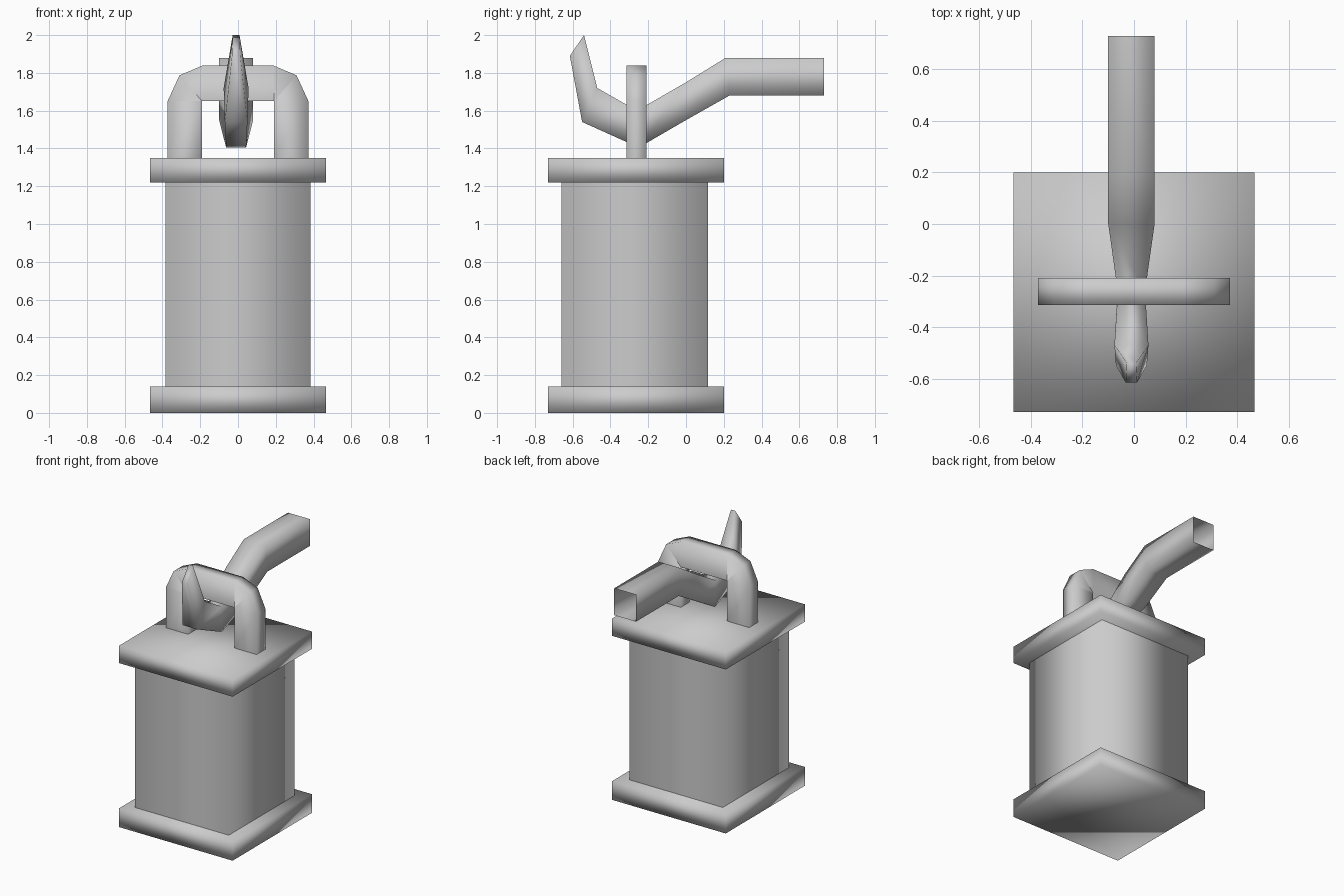
import bpy

if "Cube" in bpy.data.objects:
    bpy.data.objects.remove(bpy.data.objects["Cube"], do_unlink=True)

grey = bpy.data.materials.new("plain grey")
grey.use_nodes = True
COLOR = (0.6, 0.6, 0.6, 1)
grey.diffuse_color = COLOR
grey.node_tree.nodes["Principled BSDF"].inputs["Base Color"].default_value = COLOR


def loft(name, rings, cap_start=False, cap_end=False):
    """Join a row of matching rings into a smooth shaded skin."""
    n = len(rings[0])
    verts = [v for ring in rings for v in ring]
    faces = []
    for r in range(len(rings) - 1):
        for i in range(n):
            j = (i + 1) % n
            faces.append((r * n + i, r * n + j, (r + 1) * n + j, (r + 1) * n + i))
    if cap_start:
        faces.append(tuple(reversed(range(n))))
    if cap_end:
        faces.append(tuple(range(len(verts) - n, len(verts))))
    mesh = bpy.data.meshes.new(name)
    mesh.from_pydata(verts, [], faces)
    mesh.materials.append(grey)
    mesh.shade_smooth()
    obj = bpy.data.objects.new(name, mesh)
    bpy.context.collection.objects.link(obj)
    return obj


def box(name, half, y0, y1, z0, z1, caps=True):
    rings = [[(-half, y0, z), (half, y0, z), (half, y1, z), (-half, y1, z)]
             for z in (z0, z1)]
    return loft(name, rings, caps, caps)


# Square body between two wider plates
box("base_plate", 0.467, -0.73, 0.2, 0, 0.14)
box("body", 0.385, -0.658, 0.117, 0.14, 1.22, caps=False)
box("top_plate", 0.467, -0.73, 0.2, 1.22, 1.35)

# Arched handle: outer and inner points of half the arch, then mirrored
half_arch = [((-0.373, 1.35), (-0.19, 1.35)),
             ((-0.373, 1.65), (-0.19, 1.65)),
             ((-0.31, 1.787), (-0.19, 1.65)),
             ((-0.19, 1.838), (-0.19, 1.65))]
arch = half_arch + [((-a[0], a[1]), (-b[0], b[1])) for a, b in reversed(half_arch)]
loft("handle", [[(o[0], -0.315, o[1]), (i[0], -0.315, i[1]),
                 (i[0], -0.21, i[1]), (o[0], -0.21, o[1])] for o, i in arch])

# Hooked arm: lower (y, z), upper (y, z), lower and upper half width
sections = [((0.73, 1.68), (0.73, 1.88), 0.09, 0.09),
            ((0.23, 1.68), (0.21, 1.88), 0.09, 0.09),
            ((0.0, 1.55), (0.0, 1.75), 0.09, 0.09),
            ((-0.25, 1.405), (-0.26, 1.60), 0.053, 0.053),
            ((-0.55, 1.54), (-0.47, 1.72), 0.06, 0.066),
            ((-0.615, 1.89), (-0.54, 2.0), 0.022, 0.018)]
CENTRE = -0.01
loft("hook_arm", [[(CENTRE - a, *low), (CENTRE - b, *up),
                   (CENTRE + b, *up), (CENTRE + a, *low)]
                  for low, up, a, b in sections], cap_end=True)
